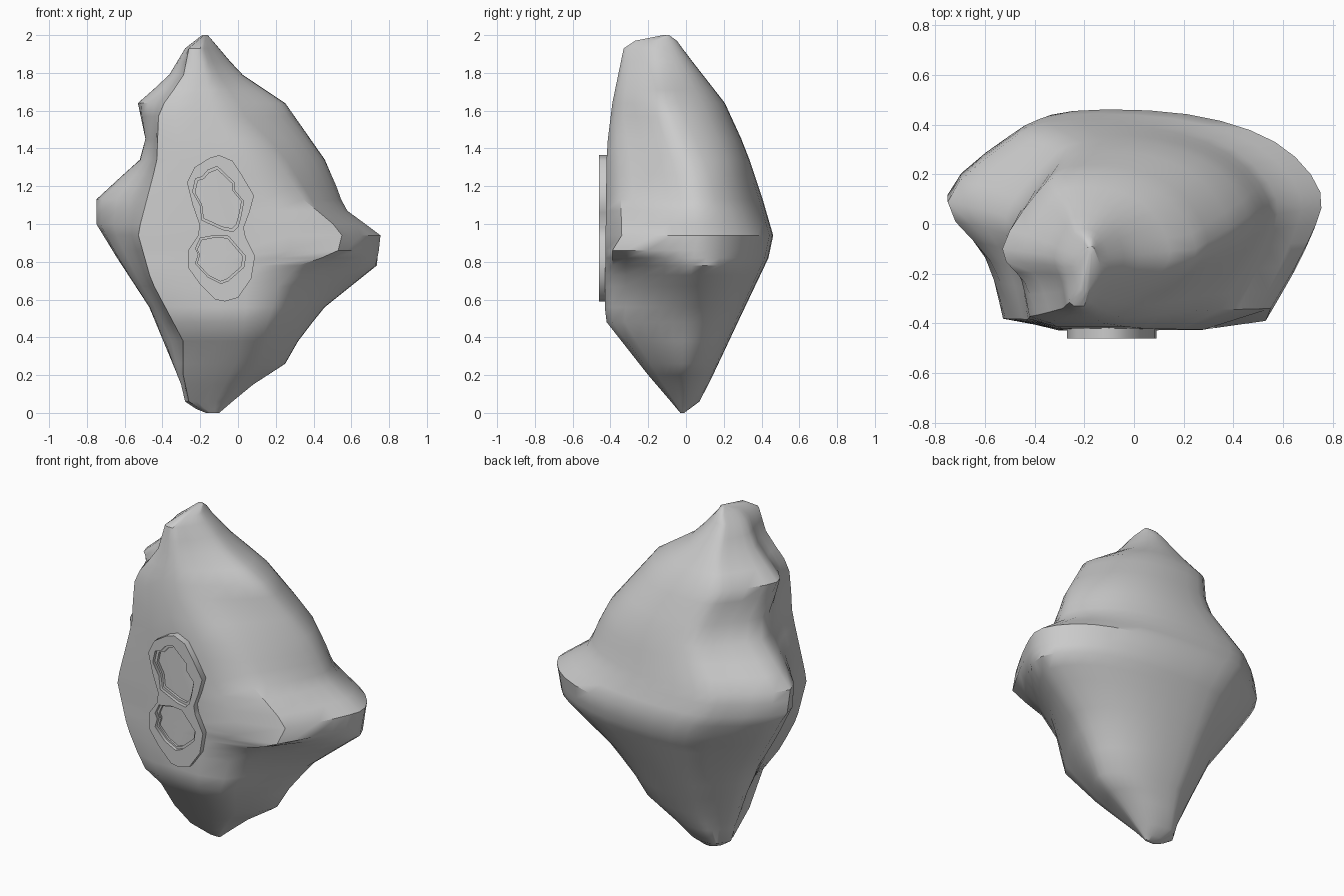
import bpy, bmesh, math
from mathutils import Vector

if "Cube" in bpy.data.objects:
    bpy.data.objects.remove(bpy.data.objects["Cube"])

# Rock profiles: (z, value)
LEFT = [(0, -.17), (.02, -.22), (.06, -.28), (.15, -.30), (.56, -.47), (.82, -.64), (1.0, -.75), (1.13, -.75),
        (1.25, -.62), (1.34, -.52), (1.45, -.49), (1.64, -.53), (1.78, -.37), (1.93, -.28), (2, -.19)]
RIGHT = [(0, -.10), (.06, -.03), (.15, .08), (.26, .25), (.4, .33), (.56, .46), (.78, .735), (.94, .75),
         (1.08, .56), (1.2, .52), (1.34, .46), (1.64, .25), (1.8, .01), (1.93, -.10), (2, -.16)]
FRONT = [(0, -.03), (.06, -.08), (.2, -.20), (.48, -.42), (.56, -.43), (1.4, -.42), (1.64, -.39),
         (1.93, -.33), (1.97, -.27), (2, -.12)]
BACK = [(0, -.01), (.06, .07), (.2, .14), (.48, .27), (.82, .43), (.94, .455), (1.13, .40), (1.4, .31),
        (1.64, .20), (1.9, 0), (1.97, -.05), (2, -.09)]
EDGE_L = [(0, -.16), (.06, -.26), (.2, -.29), (.38, -.29), (.7, -.46), (.95, -.53), (1.33, -.43),
          (1.6, -.42), (1.78, -.29), (1.93, -.26), (2, -.18)]
EDGE_R = [(0, -.11), (.06, -.07), (.26, .08), (.55, .18), (.67, .21), (.78, .32), (.83, .47), (.86, .53), (.94, .55),
          (1.03, .48), (1.11, .36), (1.4, .16), (1.57, -.03), (1.8, -.14), (1.93, -.18), (2, -.17)]
EDGE_RY = [(0, -.03), (.06, -.07), (.2, -.18), (.48, -.39), (.86, -.39), (.94, -.34), (1.3, -.35),
           (1.6, -.38), (1.93, -.31), (1.97, -.25), (2, -.12)]
MID_Y = [(0, -.02), (.4, .03), (.95, .13), (1.3, .05), (1.64, -.1), (1.97, -.15), (2, -.1)]


def at(profile, z):
    for (a, u), (b, v) in zip(profile, profile[1:]):
        if z <= b:
            return u + (v - u) * (z - a) / (b - a)
    return profile[-1][1]


def mix(a, b, t):
    return a + (b - a) * t


def spline(pts, n):
    out = []
    p = [pts[0]] + pts + [pts[-1]]
    for i in range(1, len(p) - 2):
        a, b, c, d = p[i - 1:i + 3]
        for k in range(n):
            t = k / n
            out.append(.5 * (2 * b + (c - a) * t + (2 * a - 5 * b + 4 * c - d) * t * t
                             + (3 * b - a - 3 * c + d) * t ** 3))
    return out + [pts[-1]]


def ring(z):
    xl, xr, yf, yb, el, er, ey, ym = [at(p, z) for p in
                                      (LEFT, RIGHT, FRONT, BACK, EDGE_L, EDGE_R, EDGE_RY, MID_Y)]
    c, w = (xl + xr) / 2, (xr - xl) / 2
    fl = Vector((el, mix(ym, yf, .92)))
    around = [Vector((er, ey)),
              Vector((mix(er, xr, .75), mix(ym, ey, .43))),
              Vector((xr, ym)),
              Vector((c + .75 * w, mix(ym, yb, .62))),
              Vector((c + .27 * w, mix(ym, yb, .96))),
              Vector((c - .36 * w, yb)),
              Vector((c - .65 * w, mix(ym, yb, .74))),
              Vector((xl, ym)),
              Vector((mix(xl, el, .65), mix(ym, yf, .47))), fl]
    face = [Vector((mix(el, er, t), yf)) for t in (.22, .5, .75)]
    return spline(around, 3) + face


# Rock body lofted from horizontal rings
bm = bmesh.new()
levels = [0, .02, .06, .15, .2, .26, .38, .48, .56, .67, .73, .78, .82, .86, .94, 1, 1.07, 1.13, 1.2,
          1.26, 1.34, 1.45, 1.57, 1.64, 1.71, 1.79, 1.86, 1.93, 1.97, 2]
rows = [[bm.verts.new((p.x, p.y, z)) for p in ring(z)] for z in levels]
n = len(rows[0])
for lo, hi in zip(rows, rows[1:]):
    for i in range(n):
        j = (i + 1) % n
        bm.faces.new((lo[i], lo[j], hi[j], hi[i]))
bm.faces.new(rows[0][::-1])
bm.faces.new(rows[-1])
bmesh.ops.recalc_face_normals(bm, faces=bm.faces)
me = bpy.data.meshes.new("rock_body")
bm.to_mesh(me)
bm.free()
rock = bpy.data.objects.new("rock_body", me)
bpy.context.collection.objects.link(rock)
bpy.context.view_layer.objects.active = rock
rock.select_set(True)
bpy.ops.object.shade_smooth_by_angle(angle=math.radians(40))
rock.select_set(False)

# Front plate outline and its two openings (x, z)
PLATE = [(-.10, 1.365), (-.03, 1.335), (.02, 1.26), (.085, 1.15), (.06, 1.06), (.03, .98), (.04, .93), (.09, .83),
         (.07, .71), (.0, .61), (-.07, .59), (-.12, .60), (-.2, .68), (-.265, .77), (-.265, .86),
         (-.21, .94), (-.205, 1.0), (-.24, 1.1), (-.27, 1.22), (-.23, 1.30), (-.15, 1.35)]
UPPER = [(-.11, 1.305), (-.02, 1.22), (-.02, 1.18), (.03, 1.12), (.015, 1.04), (.0, .985), (-.025, .96),
         (-.08, .97), (-.19, 1.02), (-.2, 1.1), (-.24, 1.17), (-.225, 1.24), (-.19, 1.25), (-.16, 1.285)]
LOWER = [(-.20, .925), (-.12, .94), (-.05, .935), (.04, .83), (.03, .77), (-.05, .70), (-.09, .685),
         (-.16, .72), (-.225, .79), (-.21, .84), (-.225, .87)]


def shrink(pts, s):
    cx = sum(p[0] for p in pts) / len(pts)
    cz = sum(p[1] for p in pts) / len(pts)
    return [(cx + (x - cx) * s, cz + (z - cz) * s) for x, z in pts]


def plate(name, loops, y0, y1):
    cu = bpy.data.curves.new(name, 'CURVE')
    cu.dimensions = '2D'
    cu.fill_mode = 'BOTH'
    cu.extrude = (y1 - y0) / 2
    for pts in loops:
        s = cu.splines.new('POLY')
        s.points.add(len(pts) - 1)
        for q, (x, z) in zip(s.points, pts):
            q.co = (x, z, 0, 1)
        s.use_cyclic_u = True
    ob = bpy.data.objects.new(name, cu)
    ob.location.y = (y0 + y1) / 2
    ob.rotation_euler.x = math.pi / 2
    bpy.context.collection.objects.link(ob)


# Plate with stepped openings
plate("front_plate", [PLATE, UPPER, LOWER], -.46, -.44)
plate("plate_inner_step", [PLATE, shrink(UPPER, .9), shrink(LOWER, .9)], -.44, -.40)
